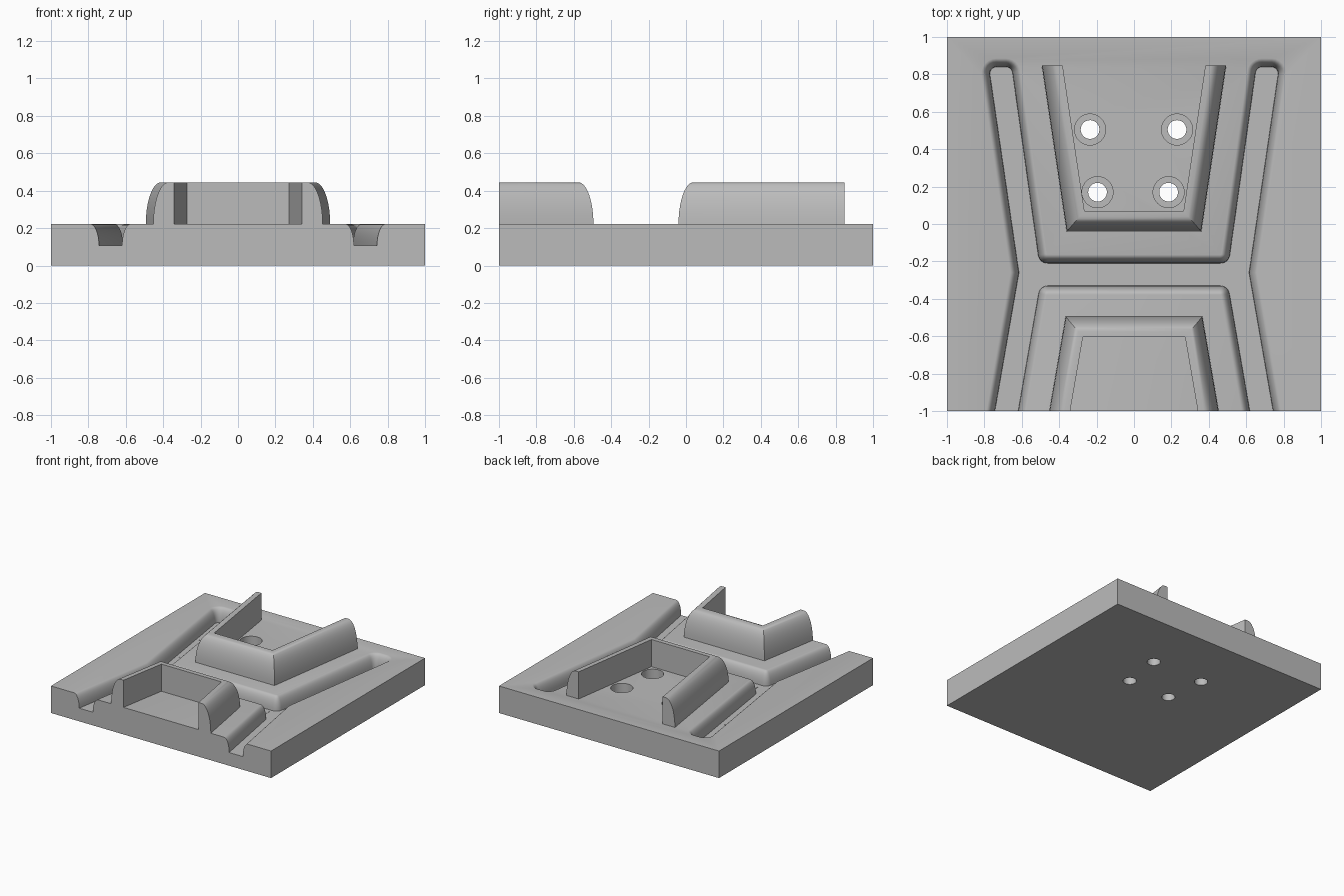
import bpy
import bmesh
import math
from mathutils import Vector, Matrix

TOP = 0.222      # upper face of the slab
FLOOR = 0.108    # floor of the trenches
CREST = 0.445    # top of the walls

cube = bpy.data.objects.get("Cube")
if cube:
    bpy.data.objects.remove(cube, do_unlink=True)

grey = bpy.data.materials.new("stone grey")
grey.use_nodes = True
colour = (0.5, 0.5, 0.5, 1)
grey.diffuse_color = colour
grey.node_tree.nodes["Principled BSDF"].inputs["Base Color"].default_value = colour


def make(name, bm):
    bmesh.ops.recalc_face_normals(bm, faces=bm.faces)
    mesh = bpy.data.meshes.new(name)
    bm.to_mesh(mesh)
    bm.free()
    mesh.materials.append(grey)
    ob = bpy.data.objects.new(name, mesh)
    bpy.context.collection.objects.link(ob)
    return ob


def loft(name, rings, cyclic=False):
    """Skin equal rings of points; cap the ends, or close the loop."""
    bm = bmesh.new()
    rows = [[bm.verts.new(p) for p in ring] for ring in rings]
    n = len(rows[0])
    for a, b in zip(rows, rows[1:]):
        for i in range(n):
            j = (i + 1) % n
            bm.faces.new((a[i], a[j], b[j], b[i]))
    bm.faces.new(rows[0])
    bm.faces.new(rows[-1])
    return make(name, bm)


def box(name, centre, size, angle=0):
    bm = bmesh.new()
    m = Matrix.Translation(centre) @ Matrix.Rotation(angle, 4, "Z") @ Matrix.Diagonal((*size, 1))
    bmesh.ops.create_cube(bm, size=1, matrix=m)
    return make(name, bm)


def smooth(ob):
    bpy.ops.object.select_all(action="DESELECT")
    ob.select_set(True)
    bpy.context.view_layer.objects.active = ob
    bpy.ops.object.shade_smooth_by_angle(angle=math.radians(30))


def round_corners(points, steps=6):
    out = []
    n = len(points)
    for i, (x, y, r) in enumerate(points):
        p = Vector((x, y))
        if not r:
            out.append(p)
            continue
        u = (Vector(points[i - 1][:2]) - p).normalized()
        v = (Vector(points[(i + 1) % n][:2]) - p).normalized()
        half = u.angle(v) / 2
        centre = p + (u + v).normalized() * r / math.sin(half)
        a = p + u * r / math.tan(half) - centre
        b = p + v * r / math.tan(half) - centre
        sweep = a.angle_signed(b)
        for s in range(steps + 1):
            out.append(centre + Matrix.Rotation(-sweep * s / steps, 2) @ a)
    return out


def offset(points, d):
    """Move a counter-clockwise outline outwards with mitred corners."""
    out = []
    n = len(points)
    for i, p in enumerate(points):
        e = (p - points[i - 1]).normalized()
        f = (points[(i + 1) % n] - p).normalized()
        a, b = Vector((e.y, -e.x)), Vector((f.y, -f.x))
        out.append(p + (a + b) * d / (1 + a.dot(b)))
    return out


# Trench cutter: H-shaped floor with a rounded lip
half = [(0.503, -0.33, 0.05), (0.637, -1.1, 0), (0.761, -1.1, 0), (0.615, -0.26, 0),
        (0.776, 0.84, 0.035), (0.654, 0.84, 0.035), (0.506, -0.21, 0.05)]
outline = round_corners(half + [(-x, y, r) for x, y, r in reversed(half)])
layers = []
for s in range(9):
    t = math.pi / 2 * s / 8
    layers.append((0.045 * (1 - math.cos(t)), FLOOR + (TOP - FLOOR) * math.sin(t)))
layers.append((0.045, TOP + 0.1))
cutters = [loft("trench_cutter", [[(*p, z) for p in offset(outline, d)] for d, z in layers])]

# Counterbored screw holes
for x, y in ((-0.235, 0.505), (0.23, 0.505), (-0.195, 0.17), (0.185, 0.17)):
    rings = []
    for r, z in ((0.05, -0.1), (0.05, 0.1), (0.083, 0.1), (0.083, 0.35)):
        rings.append([(x + r * math.cos(a), y + r * math.sin(a), z)
                      for a in (math.tau * k / 40 for k in range(40))])
    cutters.append(loft("hole_cutter", rings))

# Base slab
slab = box("base_slab", (0, 0, TOP / 2), (2, 2, TOP))
bpy.context.view_layer.objects.active = slab
for cutter in cutters:
    mod = slab.modifiers.new("cut", "BOOLEAN")
    mod.operation = "DIFFERENCE"
    mod.solver = "EXACT"
    mod.object = cutter
    bpy.ops.object.modifier_apply(modifier=mod.name)
    bpy.data.objects.remove(cutter, do_unlink=True)
smooth(slab)


# Three-sided walls: upright inside, rounded outside
def wall(name, x, y, slope, end, thick=0.11, curve=0.08):
    side = 1 if end > y else -1
    profile = [(0, TOP), (0, CREST)]
    for s in range(11):
        t = math.pi / 2 * s / 10
        profile.append((thick - curve + curve * math.sin(t), TOP + (CREST - TOP) * math.cos(t)))
    tips, corners = [], []
    for d, z in profile:
        reach = x + d * math.hypot(1, slope)
        tips.append((reach + slope * abs(end - y), end, z))
        corners.append((reach - slope * d, y - side * d, z))
    flip = [[(-px, py, pz) for px, py, pz in ring] for ring in (corners, tips)]
    smooth(loft(name, [tips, corners] + flip))


wall("rear_wall", 0.265, 0.07, 0.15, 0.848)
wall("front_wall", 0.273, -0.605, 0.173, -1)

# Thin markings on the trench floor
for i, x in enumerate((-0.335, 0, 0.335)):
    box(f"cross_marking_{i + 1}", (x, -0.267, FLOOR), (0.235, 0.063, 0.004))
for side, label in ((1, "left"), (-1, "right")):
    for i, (x, y) in enumerate(((0.687, 0.61), (0.636, 0.278))):
        box(f"{label}_marking_{i + 1}", (side * x, y, FLOOR), (0.06, 0.232, 0.004), -side * 0.14)
